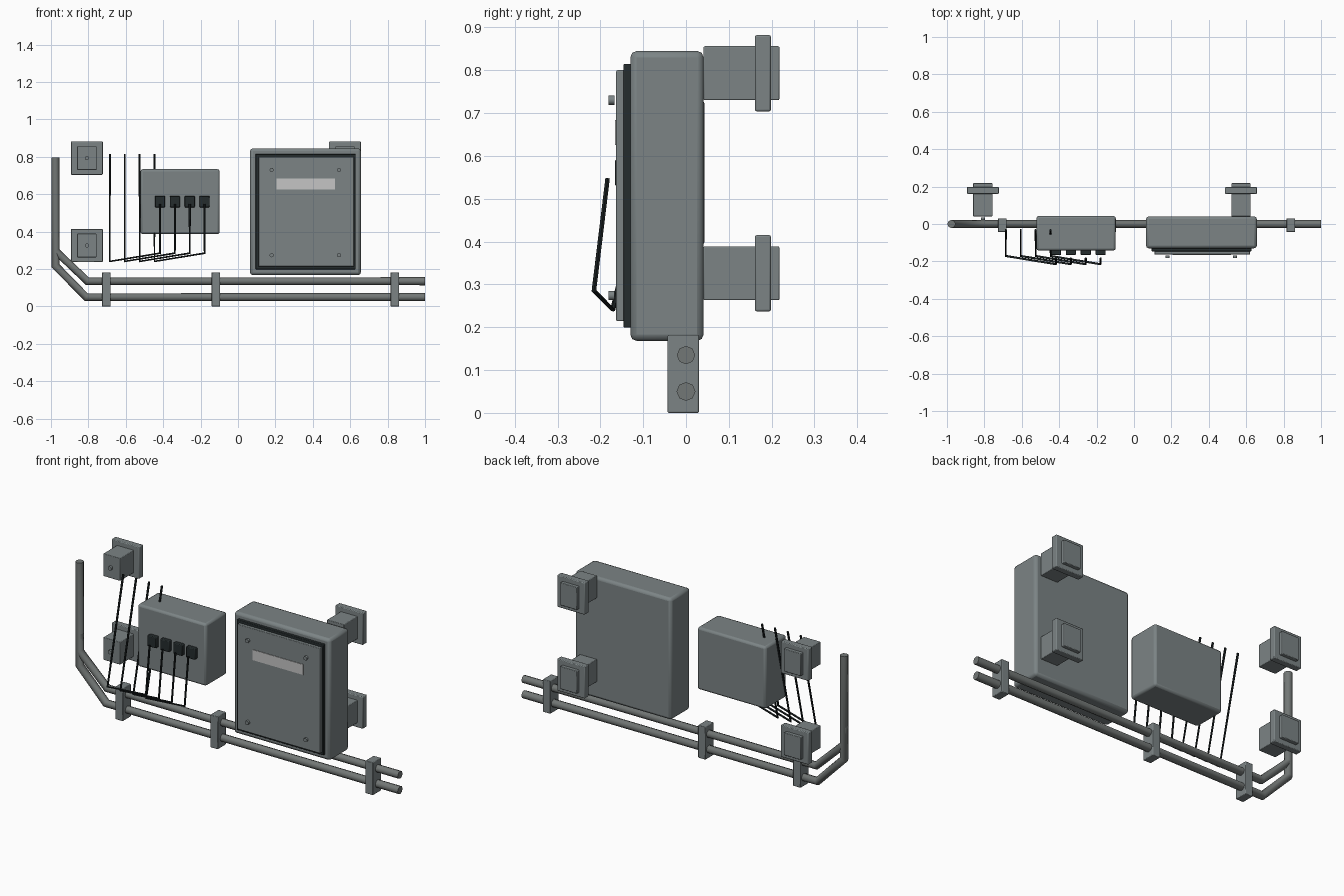
import bpy, bmesh, math
from mathutils import Matrix

if "Cube" in bpy.data.objects:
    bpy.data.objects.remove(bpy.data.objects["Cube"])


def material(name, rgb):
    m = bpy.data.materials.new(name)
    m.diffuse_color = (*rgb, 1)
    m.use_nodes = True
    m.node_tree.nodes["Principled BSDF"].inputs["Base Color"].default_value = m.diffuse_color
    return m


GREY = material("cabinet grey", (0.20, 0.23, 0.235))
STEEL = material("pipe grey", (0.17, 0.185, 0.18))
DARK = material("dark rubber", (0.018, 0.025, 0.026))
BLACK = material("wire black", (0.010, 0.014, 0.015))
PALE = material("label pale grey", (0.56, 0.56, 0.56))


def finish(name, bm, mat, bevel=0.0, angle=35):
    me = bpy.data.meshes.new(name)
    bm.to_mesh(me)
    bm.free()
    ob = bpy.data.objects.new(name, me)
    bpy.context.collection.objects.link(ob)
    me.materials.append(mat)
    if bevel:
        mod = ob.modifiers.new("rounded edges", 'BEVEL')
        mod.width = bevel
        mod.segments = 2
    smooth(ob, angle)
    return ob


def smooth(ob, angle):
    bpy.ops.object.select_all(action='DESELECT')
    ob.select_set(True)
    bpy.context.view_layer.objects.active = ob
    bpy.ops.object.shade_smooth_by_angle(angle=math.radians(angle))


def box(name, x, y, z, mat, bevel=0.0):
    """Box from (min, max) ranges on each axis."""
    bm = bmesh.new()
    mid = [(r[0] + r[1]) / 2 for r in (x, y, z)]
    size = [r[1] - r[0] for r in (x, y, z)]
    bmesh.ops.create_cube(bm, size=1, matrix=Matrix.Translation(mid) @ Matrix.Diagonal((*size, 1)))
    return finish(name, bm, mat, bevel)


def screw(name, x, y, z):
    bm = bmesh.new()
    place = Matrix.Translation((x, y, z)) @ Matrix.Rotation(math.pi / 2, 4, 'X')
    bmesh.ops.create_cone(bm, cap_ends=True, segments=10, radius1=0.011, radius2=0.011,
                          depth=0.013, matrix=place)
    return finish(name, bm, GREY, angle=50)


def tube(name, points, radius, mat, res):
    cu = bpy.data.curves.new(name, 'CURVE')
    cu.dimensions = '3D'
    cu.bevel_depth = radius
    cu.bevel_resolution = res
    cu.use_fill_caps = True
    sp = cu.splines.new('POLY')
    sp.points.add(len(points) - 1)
    for p, co in zip(sp.points, points):
        p.co = (*co, 1)
    cu.materials.append(mat)
    ob = bpy.data.objects.new(name, cu)
    bpy.context.collection.objects.link(ob)
    bpy.ops.object.select_all(action='DESELECT')
    ob.select_set(True)
    bpy.context.view_layer.objects.active = ob
    bpy.ops.object.convert(target='MESH')
    smooth(bpy.context.object, 50)


# Main cabinet with gasket, door, label and door screws
box("cabinet", (0.064, 0.657), (-0.13, 0.041), (0.168, 0.845), GREY, 0.015)
box("door_gasket", (0.094, 0.629), (-0.146, -0.125), (0.199, 0.815), DARK, 0.003)
box("door", (0.110, 0.620), (-0.163, -0.14), (0.214, 0.800), GREY, 0.003)
box("door_label", (0.207, 0.518), (-0.166, -0.162), (0.626, 0.684), PALE)
for x in (0.18, 0.54):
    for z in (0.274, 0.73):
        screw("door_screw", x, -0.174, z)

# Junction box with four plugs, each trailing a bent wire
box("junction_box", (-0.521, -0.098), (-0.142, 0.043), (0.387, 0.734), GREY, 0.012)
for i in range(4):
    x = -0.417 + 0.0795 * i
    box("plug", (x - 0.027, x + 0.027), (-0.166, -0.135), (0.530, 0.591), DARK, 0.004)
    xe = x - 0.268
    tube("wire", [(x, -0.183, 0.548), (x, -0.215, 0.285),
                  (xe, -0.171, 0.241), (xe, -0.032, 0.815)], 0.006, BLACK, 1)

# Wall mounts: block, flange and, on the free pair, a front screw
for x in (-0.808, 0.572):
    for z in (0.326, 0.793):
        box("mount_block", (x - 0.052, x + 0.052), (0.041, 0.218),
            (z - 0.063, z + 0.063), GREY, 0.003)
        box("mount_flange", (x - 0.085, x + 0.085), (0.161, 0.198),
            (z - 0.089, z + 0.089), GREY, 0.004)
        if x < 0:
            screw("mount_screw", x, 0.029, z)

# Two conduits that bend up into one riser
tube("lower_conduit", [(1, 0, 0.05), (-0.812, 0, 0.05), (-0.976, 0, 0.218),
                       (-0.976, 0, 0.797)], 0.022, STEEL, 2)
tube("upper_conduit", [(1, 0, 0.135), (-0.805, 0, 0.135), (-0.976, 0, 0.298),
                       (-0.976, 0, 0.40)], 0.0215, STEEL, 2)

# Clamps holding the conduits
for x in (-0.704, -0.118, 0.839):
    box("conduit_clamp", (x - 0.023, x + 0.023), (-0.043, 0.03), (0.0, 0.182), GREY, 0.003)
